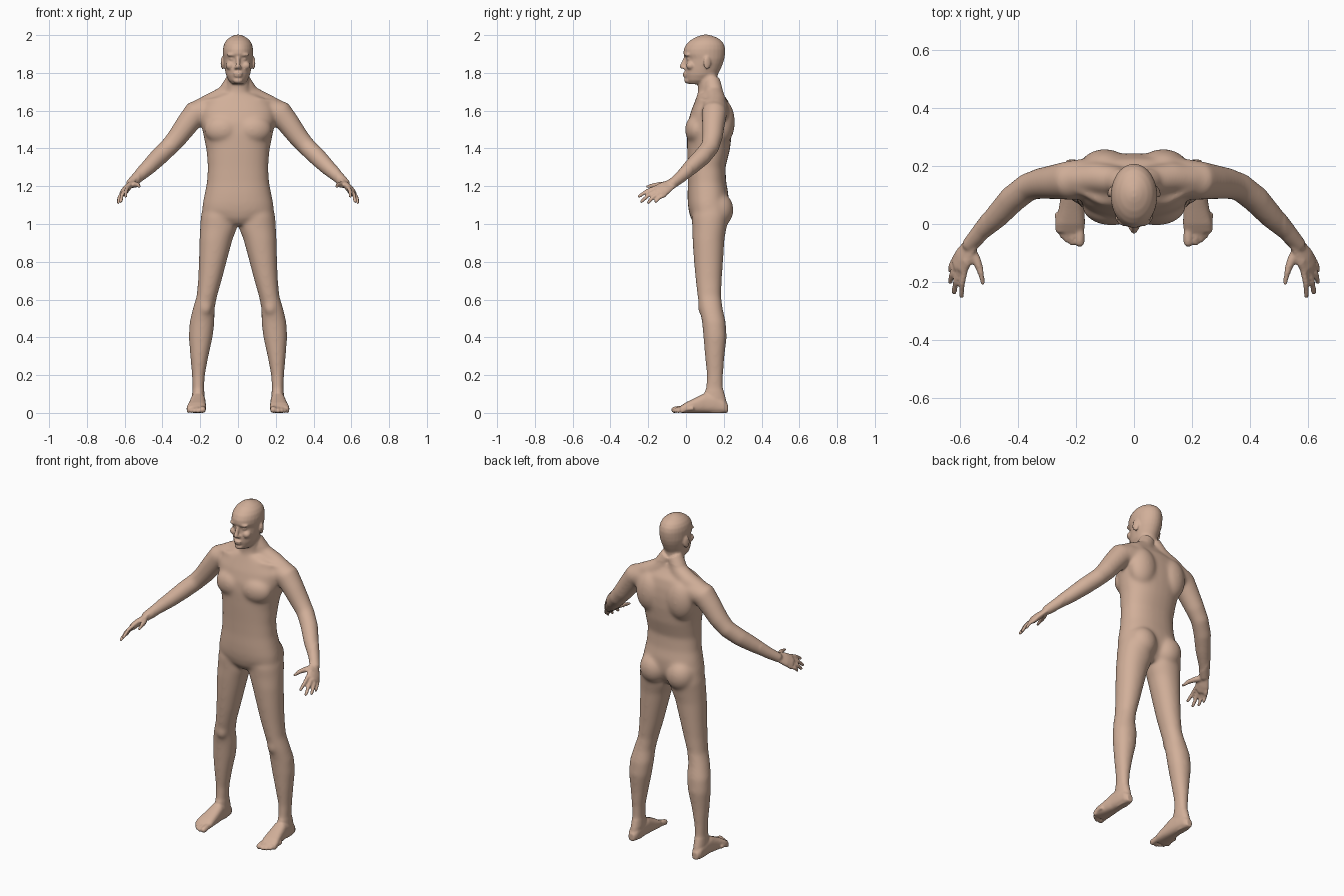
import bpy, bmesh, math
from mathutils import Vector, Matrix

bm = bmesh.new()


def loft(rings, power=2.0, n=28):
    """Skin closed superellipse rings given as (centre, half axis u, half axis v)."""
    def sp(t):
        return math.copysign(abs(t) ** (2 / power), t)
    loops = []
    for c, u, v in rings:
        loops.append([bm.verts.new(c + u * sp(math.cos(a)) + v * sp(math.sin(a)))
                      for a in (2 * math.pi * i / n for i in range(n))])
    for lo, hi in zip(loops, loops[1:]):
        for i in range(n):
            j = (i + 1) % n
            bm.faces.new((lo[i], lo[j], hi[j], hi[i]))
    bm.faces.new(loops[0][::-1])
    bm.faces.new(loops[-1])


def stack(rows, power=2.0):
    """Horizontal slices: z, x min, x max, y front, y back."""
    loft([(Vector(((a + b) / 2, (f + k) / 2, z)), Vector(((b - a) / 2, 0, 0)),
           Vector((0, (k - f) / 2, 0))) for z, a, b, f, k in rows], power)


def blob(c, r, rot=0.0):
    r = (r, r, r) if isinstance(r, (int, float)) else r
    m = Matrix.Translation(c) @ Matrix.Rotation(rot, 4, 'Z') @ Matrix.Diagonal((*r, 1))
    bmesh.ops.create_icosphere(bm, subdivisions=3, radius=1, matrix=m)


def tube(pts, wide=(0, 0, 1), flat=1.0, n=20):
    """Tube along x, y, z, radius points with a rounded tip; flat squashes it across wide."""
    p = [Vector(q[:3]) for q in pts]
    rings = []
    for i, q in enumerate(pts):
        t = (p[min(i + 1, len(p) - 1)] - p[max(i - 1, 0)]).normalized()
        u = Vector(wide)
        u = (u - t * u.dot(t)).normalized()
        rings.append((p[i], u * q[3], t.cross(u) * q[3] * flat))
    loft(rings, 2, n)
    blob(p[-1], pts[-1][3] * min(1, flat))


# leg
stack([(1.12, .03, .18, .05, .21), (1.04, .004, .197, .03, .225), (.98, .004, .201, .033, .215),
       (.92, .028, .204, .034, .204), (.81, .058, .207, .041, .197), (.71, .084, .211, .05, .19),
       (.62, .11, .219, .06, .186), (.55, .124, .24, .072, .195), (.48, .124, .257, .085, .211),
       (.40, .134, .261, .092, .216), (.30, .156, .253, .1, .204), (.20, .175, .244, .11, .197),
       (.13, .179, .241, .105, .196), (.08, .177, .244, .09, .21), (.03, .184, .241, .1, .222),
       (0, .192, .234, .11, .21)], 2.1)
blob((.172, .088, .56), (.034, .026, .045))
# buttock
blob((.088, .172, 1.075), (.086, .08, .095))
# foot, sliced from heel to toe base: y, centre x, half width, height
loft([(Vector((x, y, h / 2)), Vector((w, 0, 0)), Vector((0, 0, h / 2))) for y, x, w, h in
      [(.222, .213, .018, .045), (.2, .213, .03, .07), (.15, .212, .036, .1), (.1, .212, .04, .105),
       (.05, .215, .045, .08), (.0, .22, .051, .056), (-.03, .221, .049, .036)]], 2.6)
# toes
for x, y, r in [(.187, -.062, .017), (.212, -.064, .012), (.231, -.054, .0115),
                (.247, -.04, .011), (.261, -.02, .0105)]:
    tube([(x + .003, y + .06, .024, r), (x, y + .02, .02, r), (x, y, r - .001, r)])

# arm
tube([(.12, .16, 1.6, .07), (.18, .155, 1.597, .07), (.225, .15, 1.587, .068), (.272, .145, 1.525, .061),
      (.32, .14, 1.46, .055), (.365, .128, 1.408, .05), (.42, .085, 1.355, .049),
      (.475, .025, 1.3, .043), (.525, -.025, 1.252, .033), (.565, -.07, 1.215, .027)])
# palm
across = (.038, .035, -.045)
tube([(.55, -.055, 1.228, .029), (.572, -.085, 1.207, .034), (.588, -.115, 1.189, .043),
      (.603, -.148, 1.171, .042)], across, .45)
# fingers: knuckle, tip
for a, b, r in [((.583, -.155, 1.195), (.595, -.248, 1.147), .0108),
                ((.6, -.153, 1.178), (.62, -.235, 1.12), .011),
                ((.612, -.14, 1.162), (.634, -.2, 1.114), .0108),
                ((.618, -.12, 1.148), (.635, -.16, 1.118), .0098)]:
    a, b = Vector(a), Vector(b)
    back = a + (a - b) * .35
    bend = (a + b) / 2 + Vector((.004, -.003, .005))
    tube([(*back, r), (*a, r * 1.1), (*bend, r), (*b, r * .85)], n=12)
# thumb
tube([(.565, -.085, 1.21, .018), (.543, -.125, 1.209, .016), (.528, -.165, 1.206, .0125),
      (.517, -.205, 1.198, .0105)], n=12)

# chest, shoulder blade, trapezius and collarbone
blob((.09, .05, 1.5), (.09, .055, .075), .15)
blob((.105, .195, 1.54), (.085, .064, .12), -.1)
tube([(.02, .135, 1.76, .045), (.06, .15, 1.69, .05), (.13, .16, 1.645, .055), (.2, .155, 1.615, .05)])
tube([(.015, .068, 1.665, .012), (.11, .075, 1.66, .012), (.2, .12, 1.645, .012)])

# ear, brow, eye, cheek and nostril
blob((.082, .112, 1.853), (.008, .021, .035), .35)
blob((.03, .006, 1.896), (.031, .015, .01), .15)
blob((.031, .018, 1.874), (.016, .015, .011))
blob((.042, .025, 1.838), (.024, .025, .022))
blob((.012, -.009, 1.827), (.009, .012, .008))

# other half of every paired part
dup = bmesh.ops.duplicate(bm, geom=bm.verts[:] + bm.edges[:] + bm.faces[:])
for v in dup["geom"]:
    if isinstance(v, bmesh.types.BMVert):
        v.co.x *= -1

# torso and neck: z, half width, front, back
stack([(z, -w, w, f, k) for z, w, f, k in
       [(.995, .06, .05, .18), (1.03, .14, .025, .2), (1.07, .19, .014, .22), (1.11, .187, .009, .225),
        (1.16, .177, .008, .225), (1.22, .165, .01, .213), (1.30, .16, .009, .209),
        (1.39, .167, .006, .232), (1.48, .185, .005, .243), (1.54, .198, .01, .244),
        (1.60, .2, .027, .238), (1.65, .17, .047, .225), (1.69, .095, .062, .195)]], 2.3)
stack([(z, -w, w, f, k) for z, w, f, k in
       [(1.62, .08, .06, .22), (1.69, .068, .062, .196), (1.74, .06, .063, .165), (1.82, .058, .06, .17)]])

# head
stack([(z, -w, w, f, k) for z, w, f, k in
       [(1.74, .03, .015, .1), (1.76, .05, .0, .14), (1.79, .064, -.006, .168), (1.82, .07, -.006, .183),
        (1.85, .075, -.001, .196), (1.874, .078, .001, .203), (1.9, .08, -.014, .207),
        (1.925, .08, -.012, .208), (1.95, .075, .0, .202), (1.97, .064, .02, .188), (1.985, .048, .043, .168),
        (1.996, .028, .07, .14), (2.002, .01, .09, .12)]])
# nose, lips and chin
tube([(0, -.0, 1.885, .01), (0, -.012, 1.855, .011), (0, -.021, 1.834, .013)])
blob((0, -.006, 1.797), (.025, .013, .006))
blob((0, -.004, 1.784), (.022, .013, .007))
blob((0, .008, 1.76), (.026, .017, .017))

bmesh.ops.recalc_face_normals(bm, faces=bm.faces[:])
mesh = bpy.data.meshes.new("body")
bm.to_mesh(mesh)
bm.free()
body = bpy.data.objects.new("body", mesh)
bpy.context.collection.objects.link(body)
bpy.context.view_layer.objects.active = body
body.select_set(True)

# fuse all parts into one skin
mod = body.modifiers.new("fuse", 'REMESH')
mod.mode = 'VOXEL'
mod.voxel_size = .0055
bpy.ops.object.modifier_apply(modifier=mod.name)

# blend muscles strongly, hands, feet and face only lightly
bm = bmesh.new()
bm.from_mesh(body.data)
core = [v for v in bm.verts if abs(v.co.x) < .52 and .12 < v.co.z < 1.73]
for verts, steps in ((core, 28), (bm.verts[:], 3)):
    for _ in range(steps):
        bmesh.ops.smooth_vert(bm, verts=verts, factor=.5, use_axis_x=True, use_axis_y=True, use_axis_z=True)
low = min(v.co.z for v in bm.verts)
bmesh.ops.translate(bm, verts=bm.verts[:], vec=(0, 0, -low))
bm.to_mesh(body.data)
bm.free()
bpy.ops.object.shade_smooth()

skin = bpy.data.materials.new("skin")
skin.diffuse_color = (.64, .43, .32, 1)
body.data.materials.clear()
body.data.materials.append(skin)
